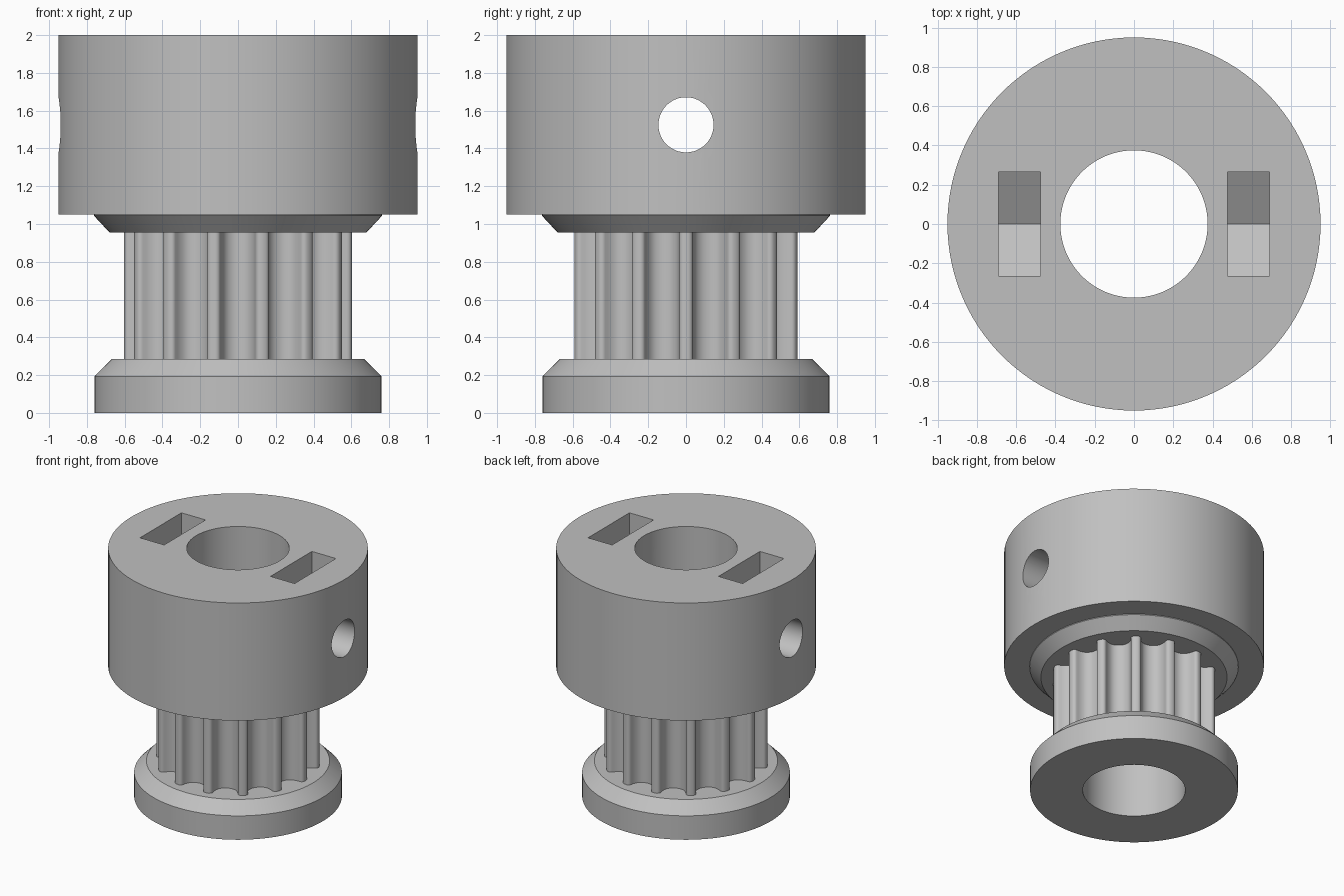
import bpy, bmesh, math
from mathutils import Vector

cube = bpy.data.objects.get("Cube")
if cube:
    bpy.data.objects.remove(cube, do_unlink=True)

BORE = 0.375
SEGMENTS = 120
TEETH = 14
TOOTH_R = 0.603

grey = bpy.data.materials.new("plain grey")
grey.use_nodes = True
COLOUR = (0.53, 0.53, 0.53, 1)
grey.diffuse_color = COLOUR
grey.node_tree.nodes["Principled BSDF"].inputs["Base Color"].default_value = COLOUR


def make_object(name, bm):
    bmesh.ops.recalc_face_normals(bm, faces=bm.faces)
    mesh = bpy.data.meshes.new(name)
    bm.to_mesh(mesh)
    bm.free()
    mesh.materials.append(grey)
    obj = bpy.data.objects.new(name, mesh)
    bpy.context.collection.objects.link(obj)
    return obj


def activate(obj):
    bpy.ops.object.select_all(action='DESELECT')
    obj.select_set(True)
    bpy.context.view_layer.objects.active = obj


def smooth(obj):
    activate(obj)
    bpy.ops.object.shade_smooth_by_angle(angle=math.radians(25))


def lathe(name, profile):
    """Revolve a closed (radius, height) profile around z."""
    bm = bmesh.new()
    verts = [bm.verts.new((r, 0, z)) for r, z in profile]
    edges = [bm.edges.new((a, b)) for a, b in zip(verts, verts[1:] + verts[:1])]
    bmesh.ops.spin(bm, geom=verts + edges, cent=(0, 0, 0), axis=(0, 0, 1),
                   angle=math.tau, steps=SEGMENTS, use_duplicate=False)
    bmesh.ops.remove_doubles(bm, verts=bm.verts, dist=1e-5)
    return make_object(name, bm)


def prism(name, outline, offset):
    """Extrude a closed outline of 3D points along an offset."""
    bm = bmesh.new()
    face = bm.faces.new([bm.verts.new(p) for p in outline])
    extruded = bmesh.ops.extrude_face_region(bm, geom=[face])["geom"]
    moved = [g for g in extruded if isinstance(g, bmesh.types.BMVert)]
    bmesh.ops.translate(bm, verts=moved, vec=offset)
    return make_object(name, bm)


def cut(obj, cutter):
    mod = obj.modifiers.new("cut", 'BOOLEAN')
    mod.operation = 'DIFFERENCE'
    mod.solver = 'EXACT'
    mod.object = cutter
    activate(obj)
    bpy.ops.object.modifier_apply(modifier=mod.name)
    bpy.data.objects.remove(cutter, do_unlink=True)


# Hub with the chamfered belt retainer below it
hub = lathe("hub", [(BORE, 0.956), (0.681, 0.956), (0.763, 1.044), (0.763, 1.05),
                    (0.95, 1.05), (0.95, 2), (BORE, 2)])

# Nut pockets: straight entrance from the top, pointed hexagonal bottom
SCREW_Z = 1.525
HALF = 0.264
hex_r = HALF / math.cos(math.radians(30))
pocket = [(-HALF, 2.2), (-HALF, SCREW_Z - hex_r / 2), (0, SCREW_Z - hex_r),
          (HALF, SCREW_Z - hex_r / 2), (HALF, 2.2)]
for x in (-0.69, 0.475):
    cut(hub, prism("pocket_cutter", [(x, y, z) for y, z in pocket], (0.215, 0, 0)))

# Screw hole across the hub
circle = [(-1.2, 0.146 * math.cos(a), SCREW_Z + 0.146 * math.sin(a))
          for a in (math.tau * i / 48 for i in range(48))]
cut(hub, prism("screw_cutter", circle, (2.4, 0, 0)))
smooth(hub)

# Bottom flange
flange = lathe("bottom_flange", [(BORE, 0), (0.76, 0), (0.76, 0.193),
                                 (0.67, 0.284), (BORE, 0.284)])
smooth(flange)

# Toothed belt section: half a groove as (side offset, depth), mirrored
half_groove = [(0.12, 0), (0.11, 0.002), (0.102, 0.006), (0.096, 0.013), (0.093, 0.021),
               (0.089, 0.039), (0.083, 0.056), (0.074, 0.073), (0.063, 0.088),
               (0.049, 0.098), (0.033, 0.106), (0.017, 0.11)]
groove = [(-t, d) for t, d in half_groove] + [(0, 0.111)] + half_groove[::-1]
seat = math.sqrt(TOOTH_R ** 2 - half_groove[0][0] ** 2)

outline = []
for k in range(TEETH):
    angle = -math.pi / 2 + math.tau * k / TEETH
    out = Vector((math.cos(angle), math.sin(angle)))
    side = Vector((-out.y, out.x))
    outline += [out * (seat - d) + side * t for t, d in groove]
    land = angle + math.pi / TEETH
    outline.append(Vector((math.cos(land), math.sin(land))) * TOOTH_R)
bore = [Vector((math.cos(a), math.sin(a))) * BORE
        for a in (math.tau * i / SEGMENTS for i in range(SEGMENTS))]

# Only the visible walls are made, as both ends sit against the flanges
bm = bmesh.new()
for ring in (outline, bore[::-1]):
    low, high = ([bm.verts.new((p.x, p.y, z)) for p in ring] for z in (0.284, 0.956))
    for i in range(len(ring)):
        bm.faces.new((low[i - 1], low[i], high[i], high[i - 1]))
mesh = bpy.data.meshes.new("toothed_section")
bm.to_mesh(mesh)
bm.free()
mesh.materials.append(grey)
teeth = bpy.data.objects.new("toothed_section", mesh)
bpy.context.collection.objects.link(teeth)
smooth(teeth)
